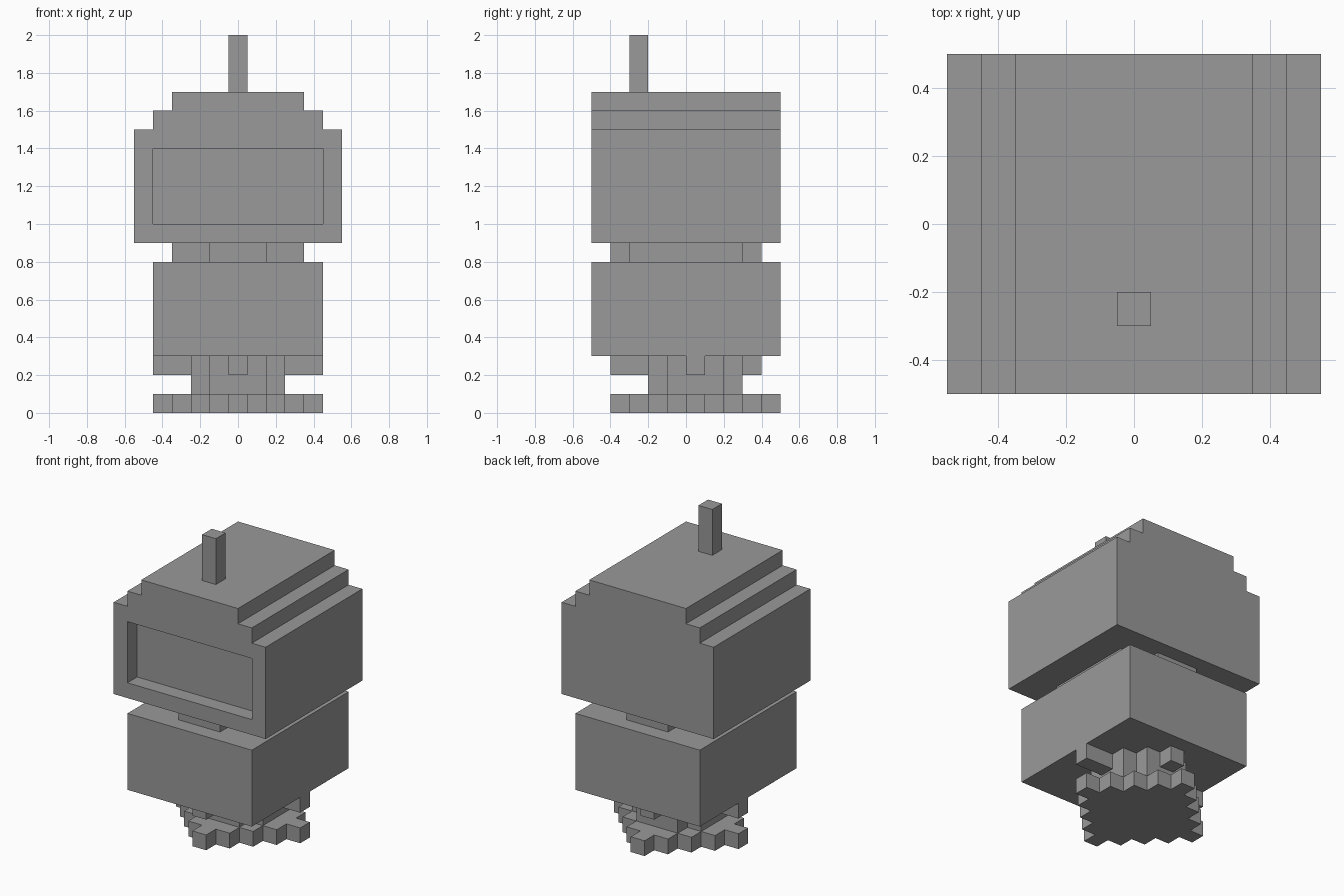
import bpy, bmesh

if "Cube" in bpy.data.objects:
    bpy.data.objects.remove(bpy.data.objects["Cube"])

# Dark grey shared by every part
grey = bpy.data.materials.new("dark_grey")
grey.diffuse_color = (0.32, 0.32, 0.32, 1)
grey.use_nodes = True
grey.node_tree.nodes["Principled BSDF"].inputs["Base Color"].default_value = grey.diffuse_color


def prism(name, pts, start, end, axis="z"):
    """Extrude a flat outline: (x, y) along z, or (x, z) along y."""
    bm = bmesh.new()
    place = (lambda u, v: (u, v, start)) if axis == "z" else (lambda u, v: (u, start, v))
    face = bm.faces.new([bm.verts.new(place(u, v)) for u, v in pts])
    out = bmesh.ops.extrude_face_region(bm, geom=[face], use_keep_orig=True)
    verts = [g for g in out["geom"] if isinstance(g, bmesh.types.BMVert)]
    d = end - start
    bmesh.ops.translate(bm, verts=verts, vec=(0, 0, d) if axis == "z" else (0, d, 0))
    bmesh.ops.recalc_face_normals(bm, faces=bm.faces)
    mesh = bpy.data.meshes.new(name)
    bm.to_mesh(mesh)
    bm.free()
    mesh.materials.append(grey)
    ob = bpy.data.objects.new(name, mesh)
    bpy.context.collection.objects.link(ob)
    return ob


def box(name, x0, x1, y0, y1, z0, z1):
    return prism(name, [(x0, y0), (x1, y0), (x1, y1), (x0, y1)], z0, z1)


def stepped(name, quarter, cy, z0, z1):
    """Mirror a quarter outline (right side round to the back) about x and y."""
    pts = quarter + [(-x, y) for x, y in reversed(quarter)]
    pts += [(-x, -y) for x, y in pts]
    return prism(name, [(x, y + cy) for x, y in pts], z0, z1)


# Stand: stepped diamond foot, notched column and supporting struts
diamond = [(0.45, 0.05)]
for i in range(1, 5):
    x = 0.45 - 0.1 * i
    diamond += [(x, 0.1 * i - 0.05), (x, 0.1 * i + 0.05)]
stepped("foot", diamond, 0.05, 0.0, 0.1)
stepped("column", [(0.25, 0.15), (0.15, 0.15), (0.15, 0.25)], 0.05, 0.1, 0.3)
box("strut_right", 0.25, 0.45, 0.0, 0.1, 0.2, 0.3)
box("strut_left", -0.45, -0.25, 0.0, 0.1, 0.2, 0.3)
box("strut_front", -0.05, 0.05, -0.4, -0.2, 0.2, 0.3)
box("strut_back", -0.05, 0.05, 0.3, 0.4, 0.2, 0.3)

# Body and neck
box("body", -0.45, 0.45, -0.5, 0.5, 0.3, 0.8)
stepped("neck", [(0.35, 0.3), (0.15, 0.3), (0.15, 0.4)], 0.0, 0.8, 0.9)

# Head: stepped profile run front to back
right = [(0.55, 0.9), (0.55, 1.5), (0.45, 1.5), (0.45, 1.6), (0.35, 1.6), (0.35, 1.7)]
head = prism("head", right + [(-x, z) for x, z in reversed(right)], -0.5, 0.5, "y")

# Recessed face panel
cutter = box("panel_cutter", -0.45, 0.45, -0.7, -0.4, 1.0, 1.4)
cutter.hide_render = True
mod = head.modifiers.new("panel", "BOOLEAN")
mod.operation = "DIFFERENCE"
mod.solver = "EXACT"
mod.object = cutter
bpy.context.view_layer.objects.active = head
bpy.ops.object.modifier_apply(modifier=mod.name)
bpy.data.objects.remove(cutter)

# Antenna
box("antenna", -0.05, 0.05, -0.3, -0.2, 1.7, 2.0)
